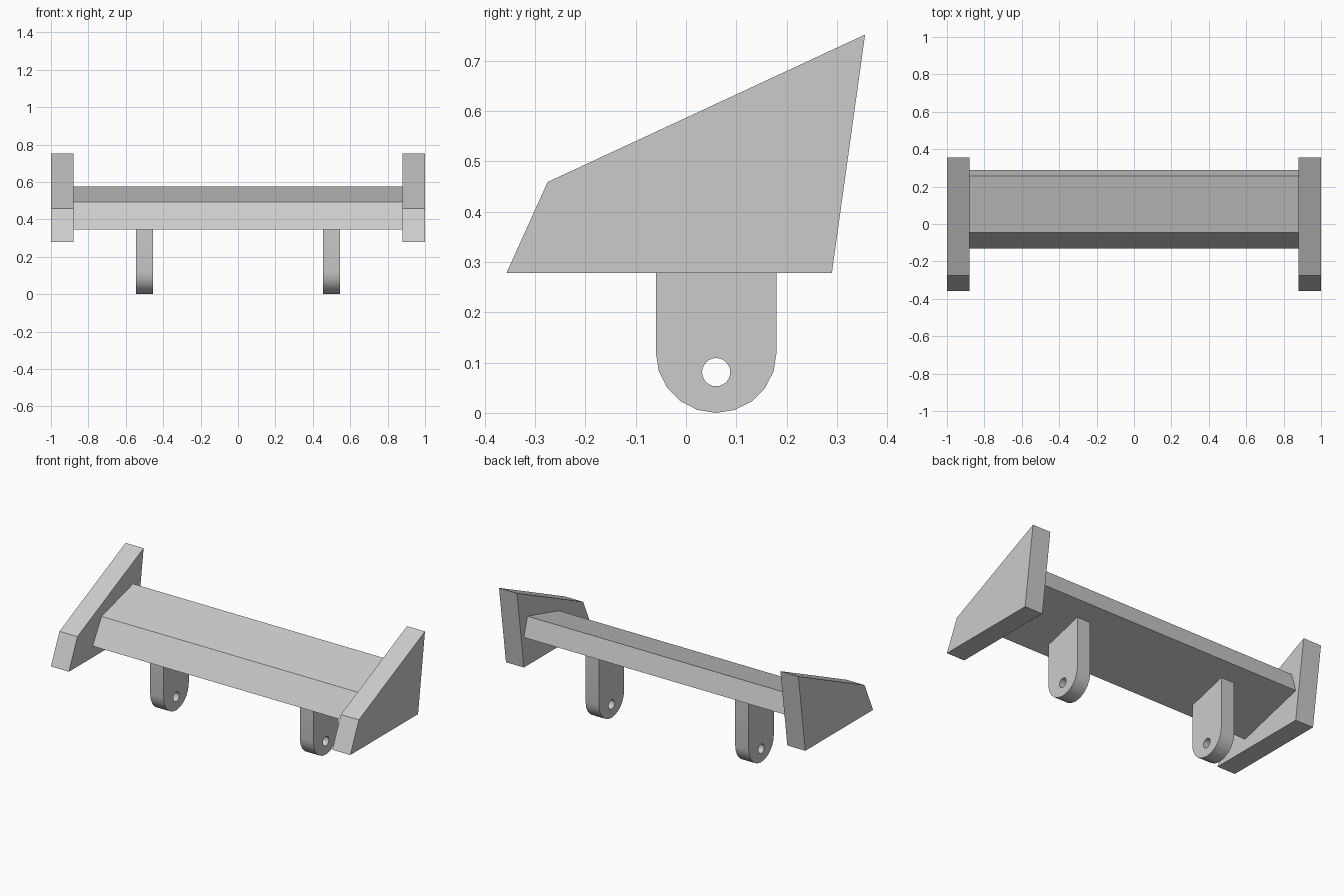
import bpy, bmesh, math
from mathutils import Matrix

default = bpy.data.objects.get("Cube")
if default:
    bpy.data.objects.remove(default, do_unlink=True)

grey = bpy.data.materials.new("plain grey")
grey.use_nodes = True
GREY = (0.6, 0.6, 0.6, 1)
grey.diffuse_color = GREY
grey.node_tree.nodes["Principled BSDF"].inputs["Base Color"].default_value = GREY


def prism(name, profile, x0, x1):
    """Extrude a (y, z) profile along x from x0 to x1."""
    bm = bmesh.new()
    face = bm.faces.new([bm.verts.new((x0, y, z)) for y, z in profile])
    side = bmesh.ops.extrude_face_region(bm, geom=[face])["geom"]
    bmesh.ops.translate(bm, vec=(x1 - x0, 0, 0),
                        verts=[v for v in side if isinstance(v, bmesh.types.BMVert)])
    bmesh.ops.recalc_face_normals(bm, faces=bm.faces)
    mesh = bpy.data.meshes.new(name)
    bm.to_mesh(mesh)
    bm.free()
    mesh.materials.append(grey)
    obj = bpy.data.objects.new(name, mesh)
    bpy.context.collection.objects.link(obj)
    return obj


def arc(cy, cz, r, start, end, steps):
    angles = [math.radians(start + (end - start) * i / steps) for i in range(steps + 1)]
    return [(cy + r * math.cos(a), cz + r * math.sin(a)) for a in angles]


# Tilted blade between the end plates
blade = [(-0.13, 0.346), (-0.045, 0.493), (0.256, 0.575), (0.29, 0.46)]
prism("wing_blade", blade, -0.88, 0.88)

# Profiles of the end plates, the rounded mounts and their bolt holes
plate = [(-0.357, 0.278), (-0.275, 0.459), (0.356, 0.752), (0.29, 0.278)]
mount = [(0.18, 0.432), (-0.06, 0.367)] + arc(0.06, 0.12, 0.12, 180, 360, 10)
hole = arc(0.06, 0.081, 0.028, 0, 345, 23)

for side, s in (("left", 1), ("right", -1)):
    prism(side + "_end_plate", plate, s * 0.88, s)

    leg = prism(side + "_mount", mount, s * 0.455, s * 0.545)
    cutter = prism(side + "_hole_cutter", hole, s * 0.4, s * 0.6)
    cutter.hide_render = True
    cut = leg.modifiers.new("bolt_hole", "BOOLEAN")
    cut.operation = "DIFFERENCE"
    cut.solver = "EXACT"
    cut.object = cutter

    # Bake the hole, then smooth the round surfaces
    bpy.ops.object.select_all(action="DESELECT")
    leg.select_set(True)
    bpy.context.view_layer.objects.active = leg
    bpy.ops.object.modifier_apply(modifier=cut.name)
    bpy.data.objects.remove(cutter, do_unlink=True)
    bpy.ops.object.shade_smooth_by_angle(angle=math.radians(30))
